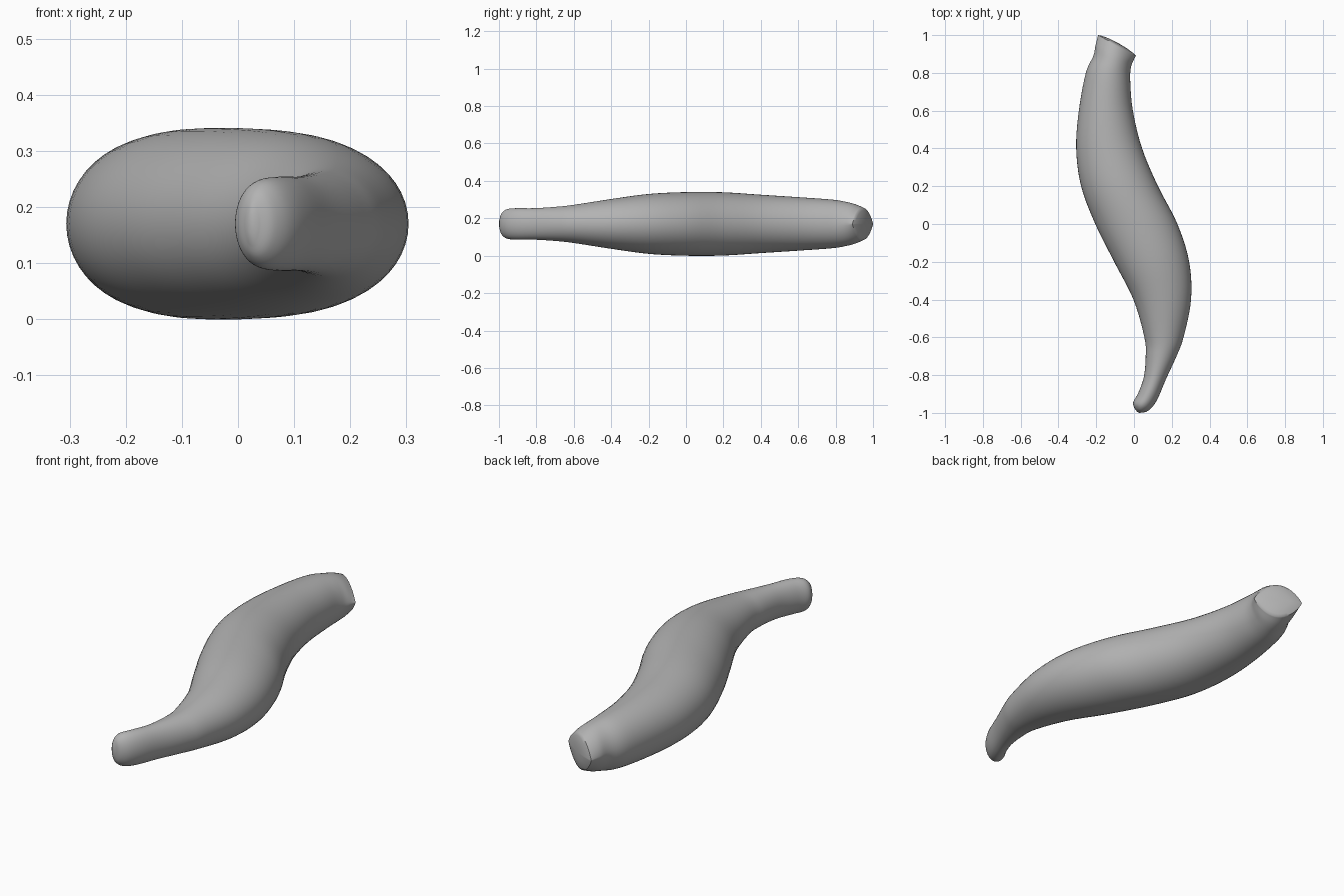
import bpy, bmesh, math
from mathutils import Vector

if "Cube" in bpy.data.objects:
    bpy.data.objects.remove(bpy.data.objects["Cube"])

MID_Z = 0.17
SEGMENTS = 48
STEPS = 5

# Cross-sections: side A x, y, side B x, y, half height, edge sharpness (1 round, 2 lens)
SECTIONS = [
    (0.012, -0.988, 0.038, -0.998, 0.035, 1.0),
    (0.000, -0.970, 0.065, -0.994, 0.060, 1.0),
    (-0.004, -0.943, 0.098, -0.968, 0.079, 1.0),
    (0.022, -0.895, 0.130, -0.915, 0.084, 1.0),
    (0.052, -0.810, 0.170, -0.820, 0.084, 1.0),
    (0.062, -0.700, 0.225, -0.700, 0.091, 1.0),
    (0.055, -0.600, 0.262, -0.600, 0.102, 1.0),
    (-0.003, -0.400, 0.302, -0.400, 0.133, 1.0),
    (-0.105, -0.200, 0.292, -0.200, 0.160, 1.0),
    (-0.205, 0.000, 0.230, 0.000, 0.170, 1.0),
    (-0.280, 0.200, 0.127, 0.200, 0.169, 1.0),
    (-0.306, 0.400, 0.043, 0.400, 0.156, 1.0),
    (-0.292, 0.600, -0.006, 0.600, 0.143, 1.0),
    (-0.255, 0.800, -0.020, 0.760, 0.130, 1.0),
    (-0.215, 0.890, -0.016, 0.830, 0.117, 1.1),
    (-0.204, 0.945, -0.002, 0.868, 0.104, 1.3),
    (-0.190, 1.000, 0.010, 0.890, 0.086, 1.7),
]


def spline(a, b, c, d, t):
    """Catmull-Rom blend of four tuples."""
    return [0.5 * (2 * q + (r - p) * t + (2 * p - 5 * q + 4 * r - s) * t * t
                   + (3 * q - p - 3 * r + s) * t ** 3)
            for p, q, r, s in zip(a, b, c, d)]


def ring(bm, section, scale=1.0, push=0.0):
    """Closed loop of vertices; push moves it along the section's outward normal."""
    ax, ay, bx, by, h, e = section
    centre = Vector(((ax + bx) / 2, (ay + by) / 2, MID_Z))
    half = Vector(((bx - ax) / 2, (by - ay) / 2, 0))
    normal = Vector((-half.y, half.x, 0)).normalized()
    verts = []
    for i in range(SEGMENTS):
        a = 2 * math.pi * i / SEGMENTS
        s = math.sin(a)
        z = math.copysign(abs(s) ** e, s) * h
        verts.append(bm.verts.new(centre + (half * math.cos(a) + Vector((0, 0, z))) * scale
                                  + normal * push))
    return verts


bm = bmesh.new()
rings = []
last = len(SECTIONS) - 1
for i in range(last):
    pts = [SECTIONS[max(0, min(last, i + k))] for k in (-1, 0, 1, 2)]
    rings += [ring(bm, spline(*pts, s / STEPS)) for s in range(STEPS)]
rings.append(ring(bm, SECTIONS[-1]))

# Gently domed wide end
for scale, push in ((0.85, 0.006), (0.5, 0.012), (0.15, 0.014)):
    rings.append(ring(bm, SECTIONS[-1], scale, push))
# Closing loop of the narrow tip
rings.insert(0, ring(bm, SECTIONS[0], 0.5, -0.005))

for r0, r1 in zip(rings, rings[1:]):
    for j in range(SEGMENTS):
        k = (j + 1) % SEGMENTS
        bm.faces.new((r0[j], r0[k], r1[k], r1[j]))
bm.faces.new(rings[0])
bm.faces.new(rings[-1])
bmesh.ops.recalc_face_normals(bm, faces=bm.faces)

mesh = bpy.data.meshes.new("curved_body")
bm.to_mesh(mesh)
bm.free()
body = bpy.data.objects.new("curved_body", mesh)
bpy.context.collection.objects.link(body)

# Plain grey surface
grey = bpy.data.materials.new("grey")
grey.use_nodes = True
colour = (0.45, 0.45, 0.45, 1)
grey.diffuse_color = colour
grey.node_tree.nodes["Principled BSDF"].inputs["Base Color"].default_value = colour
mesh.materials.append(grey)

bpy.ops.object.select_all(action='DESELECT')
body.select_set(True)
bpy.context.view_layer.objects.active = body
bpy.ops.object.shade_smooth_by_angle(angle=math.radians(50))
